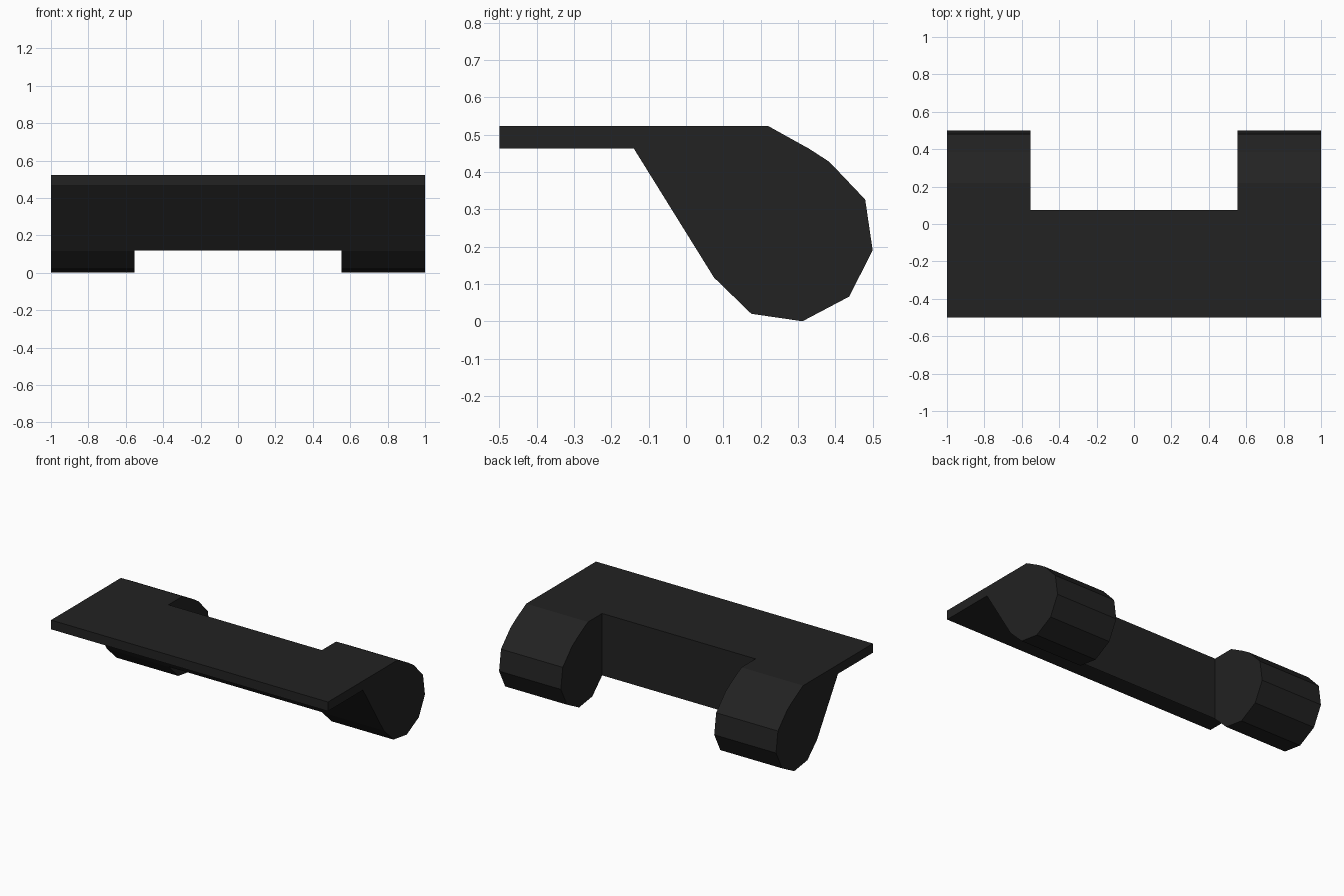
import bpy
import bmesh
from mathutils import Matrix, Vector

if "Cube" in bpy.data.objects:
    bpy.data.objects.remove(bpy.data.objects["Cube"])

black = bpy.data.materials.new("matte black")
black.diffuse_color = (0.016, 0.016, 0.016, 1)
black.use_nodes = True
black.node_tree.nodes["Principled BSDF"].inputs["Base Color"].default_value = black.diffuse_color


def add_object(name, bm):
    bmesh.ops.recalc_face_normals(bm, faces=bm.faces)
    mesh = bpy.data.meshes.new(name)
    bm.to_mesh(mesh)
    bm.free()
    mesh.materials.append(black)
    obj = bpy.data.objects.new(name, mesh)
    bpy.context.collection.objects.link(obj)
    return obj


# Hinge body: flat leaf flowing into a faceted barrel, extruded along x
profile = [(-0.5, 0.523), (0.22, 0.523), (0.33, 0.462), (0.384, 0.427),
           (0.48, 0.326), (0.5, 0.19), (0.437, 0.066), (0.312, 0.0),
           (0.175, 0.02), (0.075, 0.117), (-0.14, 0.463), (-0.5, 0.463)]
bm = bmesh.new()
side = bm.faces.new([bm.verts.new((-1, y, z)) for y, z in profile])
ext = bmesh.ops.extrude_face_region(bm, geom=[side])
bmesh.ops.translate(bm, vec=(2, 0, 0),
                    verts=[v for v in ext["geom"] if isinstance(v, bmesh.types.BMVert)])
hinge = add_object("hinge_leaf_with_knuckles", bm)

# Notch between the two knuckles
bm = bmesh.new()
bmesh.ops.create_cube(bm, size=1, matrix=Matrix.LocRotScale(
    Vector((0, 0.574, 0.25)), None, Vector((1.108, 1.0, 1.5))))
cutter = add_object("notch_cutter", bm)
cutter.hide_render = True

cut = hinge.modifiers.new("notch", 'BOOLEAN')
cut.operation = 'DIFFERENCE'
cut.solver = 'EXACT'
cut.object = cutter
bpy.context.view_layer.objects.active = hinge
bpy.ops.object.modifier_apply(modifier=cut.name)
bpy.data.objects.remove(cutter)
